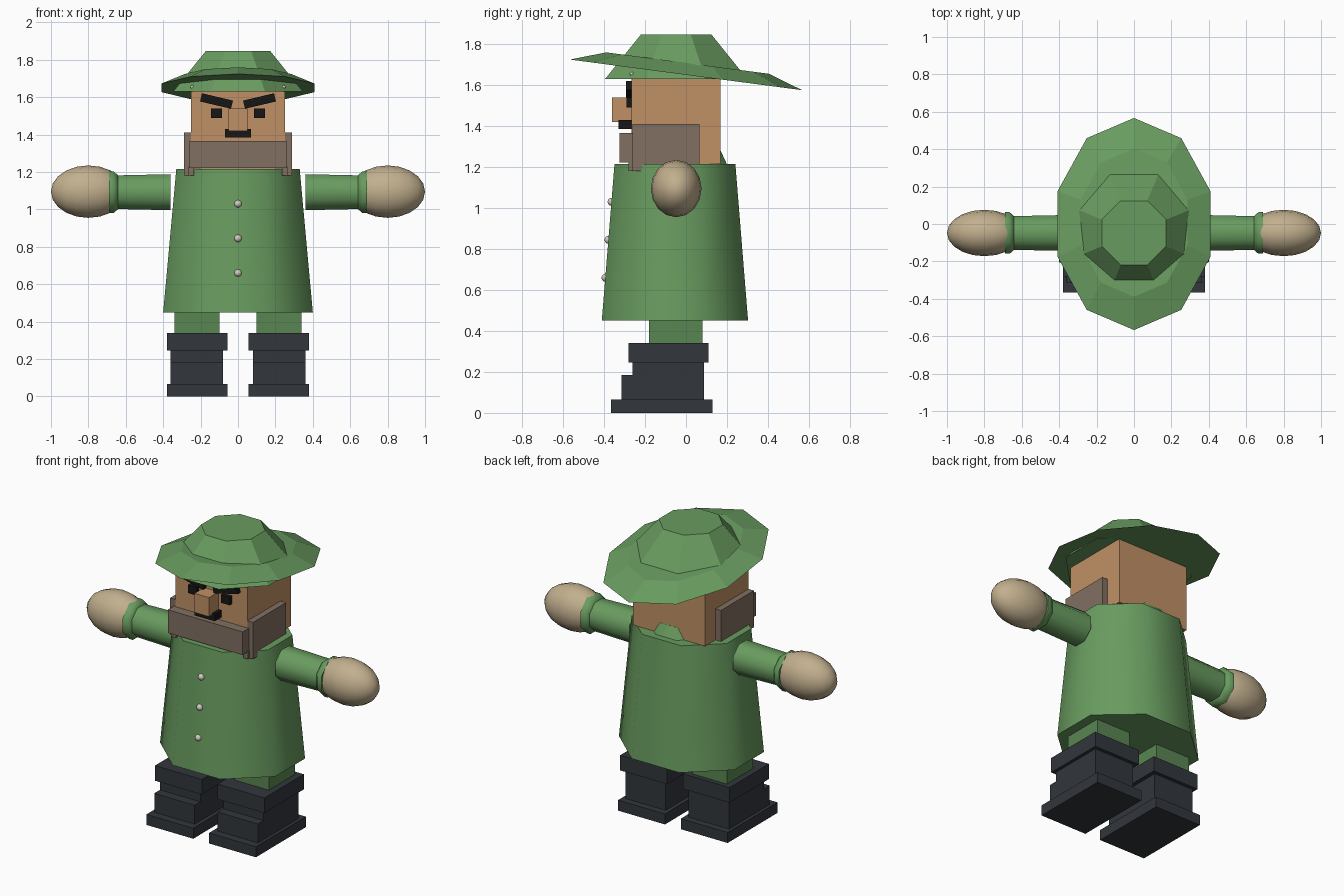
import bpy, bmesh, math
from mathutils import Matrix, Vector

if "Cube" in bpy.data.objects:
    bpy.data.objects.remove(bpy.data.objects["Cube"])

def material(name, r, g, b):
    m = bpy.data.materials.new(name)
    m.diffuse_color = (r, g, b, 1)
    m.use_nodes = True
    m.node_tree.nodes["Principled BSDF"].inputs["Base Color"].default_value = m.diffuse_color
    return m

GREEN = material("green_cloth", .14, .33, .115)
DARK_GREEN = material("trouser_green", .10, .24, .085)
SKIN = material("skin", .53, .28, .13)
HAIR = material("beard_brown", .22, .16, .12)
BOOT = material("boot_grey", .032, .037, .045)
BLACK = material("black", .008, .008, .008)
GLOVE = material("glove_tan", .54, .43, .27)
PALE = material("pale_button", .65, .6, .52)

def finish(name, bm, mat, smooth=0):
    bmesh.ops.recalc_face_normals(bm, faces=bm.faces)
    me = bpy.data.meshes.new(name)
    bm.to_mesh(me)
    bm.free()
    me.materials.append(mat)
    ob = bpy.data.objects.new(name, me)
    bpy.context.collection.objects.link(ob)
    if smooth:
        bpy.ops.object.select_all(action='DESELECT')
        ob.select_set(True)
        bpy.context.view_layer.objects.active = ob
        bpy.ops.object.shade_smooth_by_angle(angle=math.radians(smooth))
    return ob

def box(name, x, y, z, mat, tilt=0):
    """Box from (min, max) ranges, optionally tilted about y."""
    bm = bmesh.new()
    lo, hi = Vector((x[0], y[0], z[0])), Vector((x[1], y[1], z[1]))
    bmesh.ops.create_cube(bm, size=1, matrix=Matrix.Translation((lo + hi) / 2)
                          @ Matrix.Rotation(tilt, 4, 'Y') @ Matrix.Diagonal((*(hi - lo), 1)))
    return finish(name, bm, mat)

def loft(name, rings, sides, phase, mat, smooth=0, matrix=Matrix()):
    """Capped stack of elliptical polygons; ring = (radius_x, radius_y, z)."""
    bm = bmesh.new()
    angles = [phase + 2 * math.pi * i / sides for i in range(sides)]
    loops = [[bm.verts.new(matrix @ Vector((rx * math.cos(a), ry * math.sin(a), z)))
              for a in angles] for rx, ry, z in rings]
    for a, b in zip(loops, loops[1:]):
        for i in range(sides):
            j = (i + 1) % sides
            bm.faces.new((a[i], a[j], b[j], b[i]))
    bm.faces.new(loops[0])
    bm.faces.new(loops[-1])
    return finish(name, bm, mat, smooth)

def ball(name, centre, radii, u, v, mat):
    bm = bmesh.new()
    bmesh.ops.create_uvsphere(bm, u_segments=u, v_segments=v, radius=1,
                              matrix=Matrix.Translation(centre) @ Matrix.Diagonal((*radii, 1))
                              @ Matrix.Rotation(math.pi / 2, 4, 'Y'))
    return finish(name, bm, mat, 60)

OCT = math.pi / 8
K = 1 / math.cos(OCT)   # half-width of an octagon to corner radius

# Coat and the neck hump behind the head
loft("coat", [(.40 * K, .357 * K, .45), (.33 * K, .295 * K, 1.215)], 8, OCT, GREEN, 50,
     Matrix.Translation((0, -.054, 0)))
loft("coat_neck", [(.20, .21, 1.20), (.16, .17, 1.28)], 8, OCT, GREEN, 50,
     Matrix.Translation((0, .012, 0)))
for i, z in enumerate((1.03, .845, .66)):
    ball(f"button_{i}", (0, -.41 + .062 * (z - .45) / .765, z), (.02,) * 3, 12, 8, PALE)

# Hat: tilted brim and octagonal crown
loft("hat_brim", [(.43, .572, 0), (.30, .40, .058)], 10, math.pi / 2, GREEN, 0,
     Matrix.Translation((0, 0, 1.65)) @ Matrix.Rotation(math.radians(-7.5), 4, 'X'))
loft("hat_crown", [(.347 * K, .347 * K, 1.63), (.172 * K, .172 * K, 1.847)], 8, OCT, GREEN, 0,
     Matrix.Translation((0, -.048, 0)))

# Head and face
box("head", (-.25, .25), (-.265, .168), (1.215, 1.635), SKIN)
box("nose", (-.05, .05), (-.36, -.26), (1.42, 1.54), SKIN)
box("moustache", (-.07, .07), (-.33, -.26), (1.385, 1.418), BLACK)
box("beard_front", (-.26, .26), (-.325, -.262), (1.222, 1.367), HAIR)

# Mirrored parts
for s, side in ((-1, "left"), (1, "right")):
    def sbox(name, x, y, z, mat, tilt=0):
        box(f"{name}_{side}", sorted((s * x[0], s * x[1])), y, z, mat, s * tilt)

    # Face details
    sbox("moustache_tip", (.048, .07), (-.33, -.26), (1.385, 1.43), BLACK)
    sbox("eye", (.085, .145), (-.29, -.26), (1.49, 1.54), BLACK)
    sbox("eyebrow", (.03, .20), (-.293, -.26), (1.557, 1.602), BLACK, -.23)
    sbox("beard_side", (.235, .288), (-.262, .065), (1.18, 1.41), HAIR)
    sbox("beard_corner", (.235, .265), (-.28, -.18), (1.18, 1.23), HAIR)
    ball(f"hat_stud_{side}", (s * .245, -.265, 1.655), (.01,) * 3, 8, 6, PALE)

    # Sleeve with flared cuff, and mitten
    along = Matrix.Translation((0, -.048, 1.092)) @ Matrix.Rotation(s * math.pi / 2, 4, 'Y')
    loft(f"sleeve_{side}", [(.104, .104, .36), (.097, .097, .66)], 8, OCT, GREEN, 50, along)
    loft(f"cuff_{side}", [(.097, .097, .64), (.12, .12, .665), (.12, .12, .69)],
         8, OCT, GREEN, 50, along)
    ball(f"mitten_{side}", (s * .80, -.048, 1.095), (.2, .124, .14), 16, 10, GLOVE)

    # Leg and boot
    sbox("leg", (.10, .34), (-.18, .08), (.32, .60), DARK_GREEN)
    sbox("boot_cuff", (.055, .38), (-.28, .11), (.245, .34), BOOT)
    sbox("boot_shaft", (.08, .36), (-.26, .088), (.05, .26), BOOT)
    sbox("boot_toe", (.08, .36), (-.316, -.20), (.05, .185), BOOT)
    sbox("boot_sole", (.055, .38), (-.365, .13), (0, .066), BOOT)
